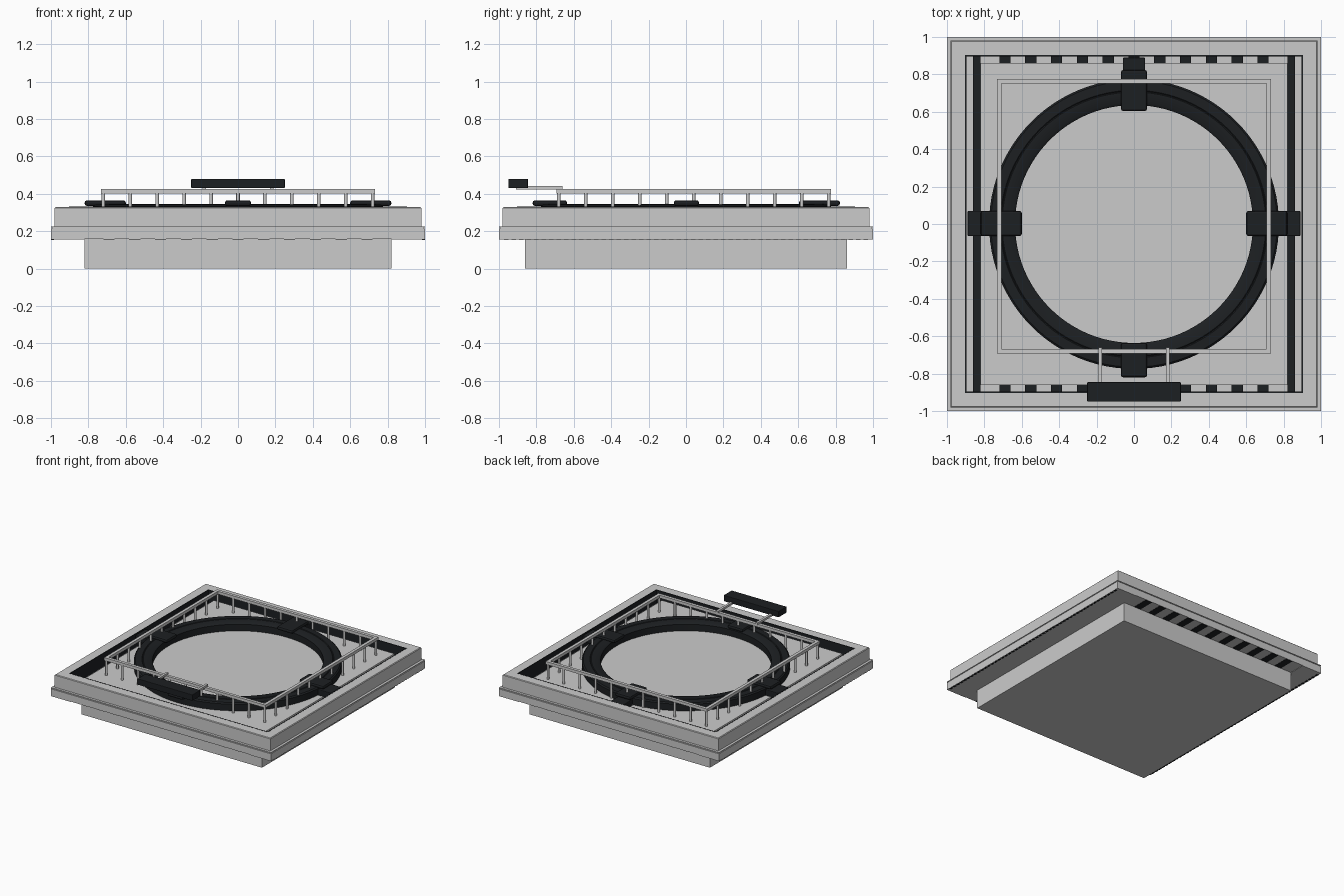
import bpy, bmesh, math

if "Cube" in bpy.data.objects:
    bpy.data.objects.remove(bpy.data.objects["Cube"])


def mat(name, col):
    m = bpy.data.materials.new(name)
    m.diffuse_color = (*col, 1)
    m.use_nodes = True
    m.node_tree.nodes["Principled BSDF"].inputs["Base Color"].default_value = m.diffuse_color
    return m


BLACK = mat("black", (0.012, 0.014, 0.016))


def finish(name, bm, m=None, bevel=0, smooth=False):
    bmesh.ops.recalc_face_normals(bm, faces=bm.faces)
    me = bpy.data.meshes.new(name)
    bm.to_mesh(me)
    bm.free()
    ob = bpy.data.objects.new(name, me)
    bpy.context.collection.objects.link(ob)
    if m:
        me.materials.append(m)
    if bevel:
        b = ob.modifiers.new("bevel", 'BEVEL')
        b.width, b.segments = bevel, 2
    if smooth:
        bpy.context.view_layer.objects.active = ob
        ob.select_set(True)
        bpy.ops.object.shade_smooth_by_angle(angle=math.radians(35))
        ob.select_set(False)
    return ob


def add_box(bm, x0, x1, y0, y1, z0, z1):
    vs = bmesh.ops.create_cube(bm, size=1)['verts']
    for v in vs:
        v.co = ((x0 + x1) / 2 + v.co.x * (x1 - x0),
                (y0 + y1) / 2 + v.co.y * (y1 - y0),
                (z0 + z1) / 2 + v.co.z * (z1 - z0))


def boxes(name, dims, m=None, bevel=0):
    bm = bmesh.new()
    for d in dims:
        add_box(bm, *d)
    return finish(name, bm, m, bevel)


def square_sweep(name, profile, m=None, cx=(-1, 1), cy=(-1, 1)):
    """Sweep an (inset, z) profile round a rectangle with mitred corners."""
    bm = bmesh.new()
    rings = []
    for sx, sy in ((-1, -1), (1, -1), (1, 1), (-1, 1)):
        x, y = cx[sx > 0], cy[sy > 0]
        rings.append([bm.verts.new((x - sx * i, y - sy * i, z)) for i, z in profile])
    n = len(profile)
    for a in range(4):
        p, q = rings[a], rings[(a + 1) % 4]
        for k in range(n):
            bm.faces.new((p[k], q[k], q[(k + 1) % n], p[(k + 1) % n]))
    return finish(name, bm, m)


def lathe(name, profile, m=None, n=96):
    bm = bmesh.new()
    rings = [[bm.verts.new((r * math.cos(2 * math.pi * i / n),
                            r * math.sin(2 * math.pi * i / n), z)) for r, z in profile]
             for i in range(n)]
    c = len(profile)
    for i in range(n):
        p, q = rings[i], rings[(i + 1) % n]
        for k in range(c):
            bm.faces.new((p[k], q[k], q[(k + 1) % c], p[(k + 1) % c]))
    return finish(name, bm, m, smooth=True)


# Central body, its top is the recessed deck
boxes("body", [(-.82, .82, -.86, .86, 0, .28)])

# Raised rim and the wider flange below it
square_sweep("rim", [(.02, .22), (.02, .325), (.025, .33), (.1, .33), (.1, .22)])
square_sweep("flange", [(0, .17), (0, .215), (.008, .215), (.008, .22), (0, .22), (0, .226),
                        (.1, .226), (.1, .17)])
square_sweep("inner_seal", [(.097, .22), (.097, .331), (.104, .331), (.104, .22)], BLACK)

# Underside ledge joining flange and body
boxes("ledge", [(s * .91 - .09, s * .91 + .09, -1, 1, .155, .17) for s in (-1, 1)] +
      [(-.82, .82, s * .93 - .07, s * .93 + .07, .158, .17) for s in (-1, 1)])

# Dark side channels and vent slats front and back
boxes("side_channels", [(s * .84 - .02, s * .84 + .02, -.895, .895, .17, .2)
                        for s in (-1, 1)], BLACK)
boxes("vent_slats", [(.138 * i - .03, .138 * i + .03, s * .93 - .068, s * .93 + .068, .156, .2)
                     for i in range(-5, 6) for s in (-1, 1)], BLACK)
boxes("edge_teeth", [(s * .991 - .008, s * .991 + .008, y * .04 - .012, y * .04 + .012, .152, .168)
                     for y in range(-24, 25) for s in (-1, 1)], BLACK)

# Round ring with a fine groove
lathe("ring", [(.775, .27), (.775, .334), (.765, .343), (.715, .345), (.71, .341), (.705, .345),
               (.65, .343), (.636, .334), (.636, .27)], BLACK)

# Clamps on the ring
boxes("clamps_front_back", [(-.07, .07, -.82, -.636, .335, .365),
                            (-.07, .07, .604, .823, .335, .365)], BLACK, .012)
boxes("clamps_sides", [(min(s * .6, s * .82), max(s * .6, s * .82), -.065, .07, .335, .365)
                       for s in (-1, 1)], BLACK, .012)
boxes("clamp_tabs", [(min(s * .77, s * .89), max(s * .77, s * .89), -.065, .07, .275, .328)
                     for s in (-1, 1)] +
      [(-.06, .06, .775, .89, .275, .328)], BLACK, .006)

# Guard rail
RX, RY = (-.733, .733), (-.692, .775)
square_sweep("guard_rail", [(0, .402), (0, .426), (.025, .426), (.025, .402)], cx=RX, cy=RY)

# Rail posts
bm = bmesh.new()
pts = set()
for i in range(11):
    x, y = round(-.72 + .144 * i, 3), round(-.68 + .1443 * i, 3)
    pts |= {(x, -.68), (x, .763), (-.72, y), (.72, y)}
for x, y in sorted(pts):
    r = bmesh.ops.create_cone(bm, cap_ends=True, segments=12, radius1=.0095, radius2=.0095, depth=.13)
    bmesh.ops.translate(bm, verts=r['verts'], vec=(x, y, .34))
finish("rail_posts", bm, smooth=True)

# Front handle on two arms
boxes("handle_arms", [(s * .18 - .01, s * .18 + .01, -.91, -.66, .424, .441) for s in (-1, 1)])
boxes("handle", [(-.25, .25, -.95, -.845, .43, .48)], BLACK, .004)
